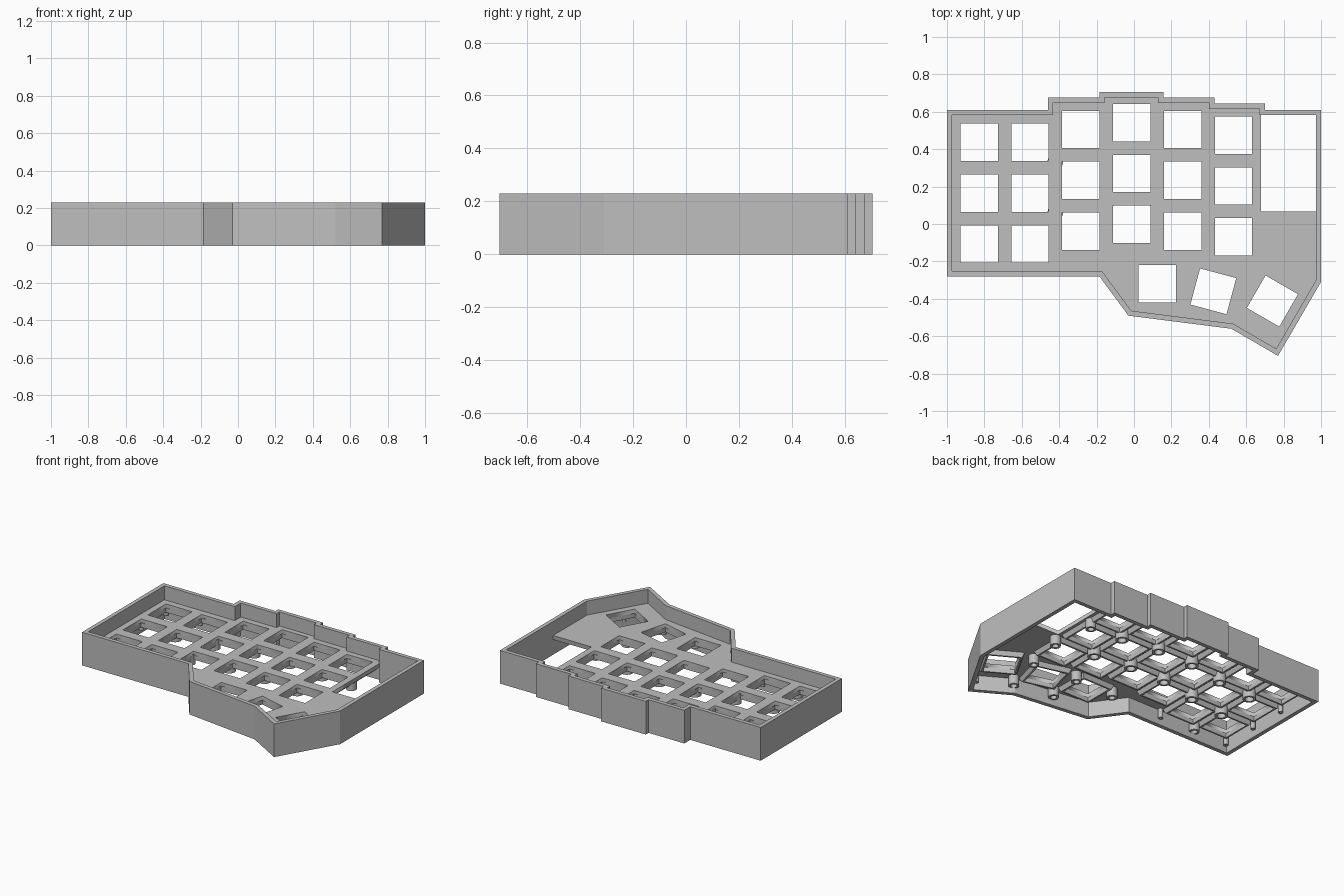
import bpy
import bmesh
from math import cos, sin, pi, radians
from mathutils import Vector, Matrix

if "Cube" in bpy.data.objects:
    bpy.data.objects.remove(bpy.data.objects["Cube"], do_unlink=True)

grey = bpy.data.materials.new("matte_grey")
grey.use_nodes = True
COLOUR = (0.52, 0.52, 0.52, 1)
grey.diffuse_color = COLOUR
grey.node_tree.nodes["Principled BSDF"].inputs["Base Color"].default_value = COLOUR

HEIGHT, WALL = 0.23, 0.028
PLATE_TOP, PLATE_LOW, COLLAR_LOW, POST_LOW = 0.133, 0.105, 0.075, 0.04
KEY, PITCH = 0.1, 0.272    # key hole half width, key spacing

# Outer case outline, counter-clockwise
OUTLINE = [(-1, -0.28), (-0.185, -0.28), (-0.03, -0.49), (0.52, -0.56), (0.77, -0.705),
           (1, -0.31), (1, 0.61), (0.70, 0.61), (0.70, 0.643), (0.43, 0.643),
           (0.43, 0.675), (0.157, 0.675), (0.157, 0.705), (-0.185, 0.705),
           (-0.185, 0.675), (-0.46, 0.675), (-0.46, 0.61), (-1, 0.61)]


def inset(points, distance):
    """Mitred inward offset of a counter-clockwise outline."""
    pts = [Vector(p) for p in points]
    result = []
    for i, p in enumerate(pts):
        a = (p - pts[i - 1]).normalized()
        b = (pts[(i + 1) % len(pts)] - p).normalized()
        na, nb = Vector((-a.y, a.x)), Vector((-b.y, b.x))
        result.append(p + (na + nb) * distance / (1 + na.dot(nb)))
    return result


def square(half, place):
    corners = [(-half, -half), (half, -half), (half, half), (-half, half)]
    return [(place @ Vector((x, y, 0))).to_2d() for x, y in corners]


def circle(radius, x, y, sides=24):
    return [(x + radius * cos(2 * pi * i / sides), y + radius * sin(2 * pi * i / sides))
            for i in range(sides)]


def ring_solid(name, loops):
    """Closed ring made by joining a cycle of (outline, height) loops."""
    bm = bmesh.new()
    rows = [[bm.verts.new((p[0], p[1], z)) for p in pts] for pts, z in loops]
    for k, row in enumerate(rows):
        nxt = rows[(k + 1) % len(rows)]
        for i in range(len(row)):
            j = (i + 1) % len(row)
            bm.faces.new((row[i], row[j], nxt[j], nxt[i]))
    bmesh.ops.recalc_face_normals(bm, faces=bm.faces)
    mesh = bpy.data.meshes.new(name)
    bm.to_mesh(mesh)
    bm.free()
    mesh.materials.append(grey)
    obj = bpy.data.objects.new(name, mesh)
    bpy.context.collection.objects.link(obj)
    return obj


def select_only(obj):
    bpy.ops.object.select_all(action='DESELECT')
    obj.select_set(True)
    bpy.context.view_layer.objects.active = obj


def flat_plate(name, outlines, low, top):
    """Slab with holes, filled from nested outlines."""
    curve = bpy.data.curves.new(name, 'CURVE')
    curve.dimensions = '2D'
    curve.fill_mode = 'BOTH'
    curve.extrude = (top - low) / 2
    for pts in outlines:
        spline = curve.splines.new('POLY')
        spline.points.add(len(pts) - 1)
        for point, p in zip(spline.points, pts):
            point.co = (p[0], p[1], 0, 1)
        spline.use_cyclic_u = True
    curve.materials.append(grey)
    obj = bpy.data.objects.new(name, curve)
    obj.location.z = (low + top) / 2
    bpy.context.collection.objects.link(obj)
    select_only(obj)
    bpy.ops.object.convert(target='MESH')


def post(name, x, y, radius, bore):
    outer, inner = circle(radius, x, y), circle(bore, x, y)
    obj = ring_solid(name, [(outer, PLATE_LOW + 0.01), (outer, POST_LOW),
                            (inner, POST_LOW), (inner, PLATE_LOW + 0.01)])
    select_only(obj)
    bpy.ops.object.shade_smooth_by_angle()


# Perimeter wall
inner_wall = inset(OUTLINE, WALL)
ring_solid("case_wall", [(OUTLINE, 0), (OUTLINE, HEIGHT), (inner_wall, HEIGHT), (inner_wall, 0)])

# Key positions: staggered columns, then the fanned thumb keys
TOP_ROW = [0.437, 0.437, 0.505, 0.542, 0.505, 0.475]
COLUMN_X = [-0.828 + PITCH * i for i in range(6)]
keys = [Matrix.Translation((x, y - PITCH * row, 0))
        for x, y in zip(COLUMN_X, TOP_ROW) for row in range(3)]
for x, y, angle in [(0.125, -0.32, 0), (0.424, -0.36, -15), (0.74, -0.412, -30)]:
    keys.append(Matrix.Translation((x, y, 0)) @ Matrix.Rotation(radians(angle), 4, 'Z'))

# Switch plate, with its back corner left open
edge = [tuple(p) for p in inset(OUTLINE, WALL * 0.8)]
edge[6:8] = [(edge[6][0], 0.067), (0.678, 0.067), (0.678, edge[7][1])]
flat_plate("switch_plate", [edge] + [square(KEY, k) for k in keys], PLATE_LOW, PLATE_TOP)

# Chamfered collars under the key holes
for k in keys:
    hole = square(KEY, k)
    ring_solid("key_collar", [(hole, PLATE_LOW + 0.005), (hole, COLLAR_LOW),
                              (square(KEY + 0.012, k), COLLAR_LOW),
                              (square(KEY + 0.027, k), PLATE_LOW + 0.005)])

# Hollow standoffs between the keys
for i in range(5):
    x = COLUMN_X[i] + PITCH / 2
    y = (TOP_ROW[i] + TOP_ROW[i + 1]) / 2 - PITCH / 2
    for row in range(2):
        post("standoff", x, y - PITCH * row, 0.042, 0.027)
for x, y in [(0.635, 0.335), (0.67, 0.03), (0.62, -0.24), (0.28, -0.23), (-0.02, -0.24),
             (-0.69, -0.235), (0.55, -0.52), (0.265, -0.47)]:
    post("standoff", x, y, 0.034, 0.02)

# Slim support pins along the rim
for x, y in [(-0.95, 0.3), (-0.95, 0.03), (-0.95, -0.235), (-0.95, 0.57), (-0.42, -0.24),
             (-0.69, 0.57), (0.85, -0.53), (0.95, -0.25), (0.76, -0.64)]:
    post("support_pin", x, y, 0.016, 0.006)
